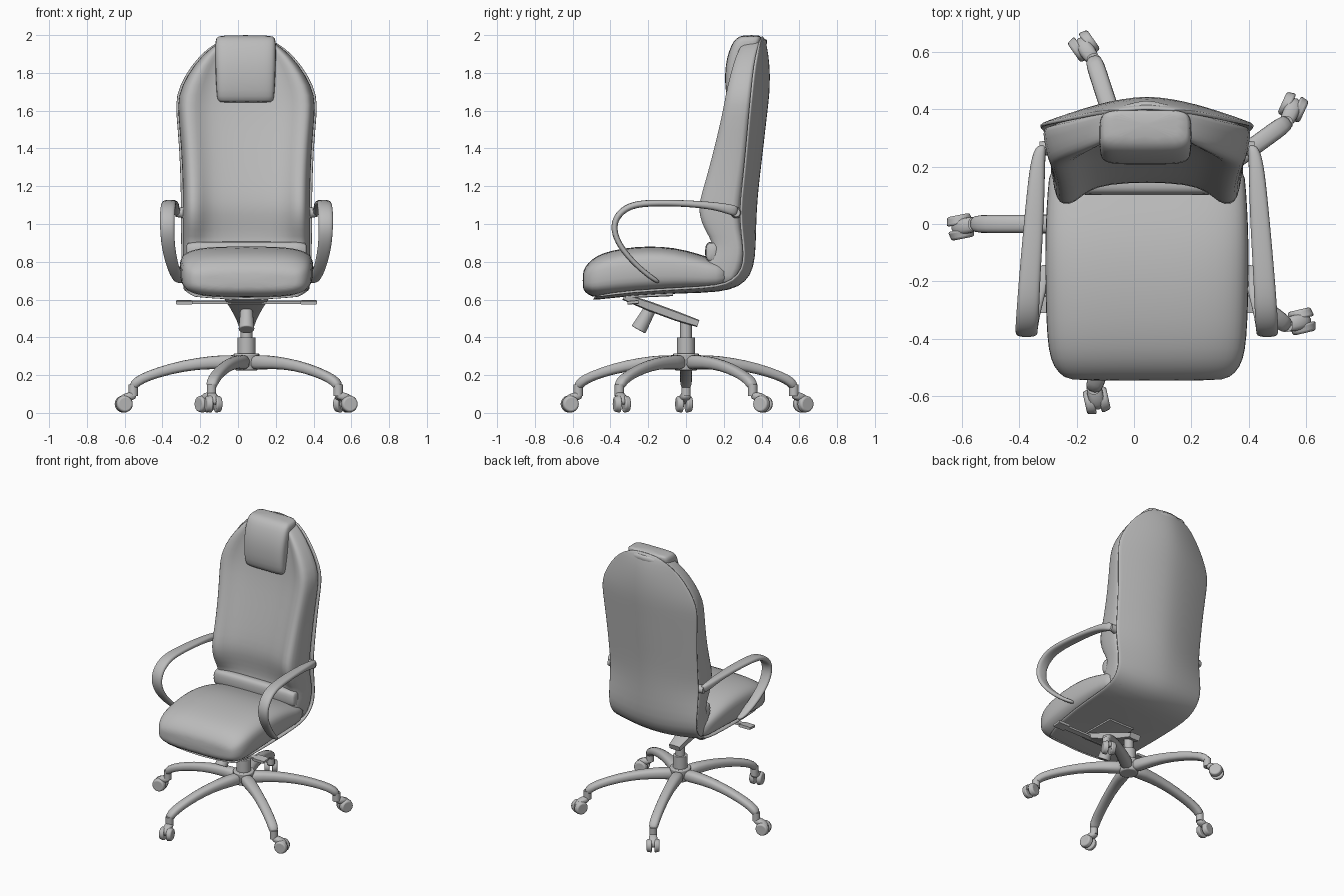
import bpy, bmesh, math
from mathutils import Vector, Matrix

CX = 0.045                      # centre line of the chair
grey = bpy.data.materials.new("soft_grey")
grey.diffuse_color = (0.5, 0.5, 0.5, 1)


def finish(name, bm, subdiv=0, thick=0, angle=40, bevel=0):
    bmesh.ops.recalc_face_normals(bm, faces=bm.faces)
    me = bpy.data.meshes.new(name)
    bm.to_mesh(me)
    bm.free()
    me.materials.append(grey)
    me.shade_smooth()
    ob = bpy.data.objects.new(name, me)
    bpy.context.collection.objects.link(ob)
    if thick:
        m = ob.modifiers.new("thickness", 'SOLIDIFY')
        m.thickness, m.offset = thick, 0
    if bevel:
        m = ob.modifiers.new("bevel", 'BEVEL')
        m.width, m.segments = bevel, 3
    if subdiv:
        ob.modifiers.new("smooth", 'SUBSURF').levels = subdiv
        ob.modifiers["smooth"].render_levels = subdiv
    else:
        me.set_sharp_from_angle(angle=math.radians(angle))
    return ob


def loft(name, rings, closed=True, **kw):
    """Skin a list of point rings; closed rings also get end caps."""
    bm = bmesh.new()
    vs = [[bm.verts.new(p) for p in r] for r in rings]
    n = len(rings[0])
    for a, b in zip(vs, vs[1:]):
        for i in range(n if closed else n - 1):
            j = (i + 1) % n
            bm.faces.new((a[i], a[j], b[j], b[i]))
    if closed:
        bm.faces.new(vs[0])
        bm.faces.new(vs[-1][::-1])
    return finish(name, bm, **kw)


def oval(c, u, v, a, b, n=12, e=3.0):
    """Rounded-rectangle section around c with half sizes a, b."""
    pts = []
    for i in range(n):
        t = 2 * math.pi * (i + 0.5) / n
        s, k = math.sin(t), math.cos(t)
        pts.append(Vector(c) + u * a * math.copysign(abs(k) ** (2 / e), k)
                   + v * b * math.copysign(abs(s) ** (2 / e), s))
    return pts


def sweep(name, path, n=8, e=3.0, **kw):
    """Path rows (x, y, z, half width in x, half thickness)."""
    rings = []
    X = Vector((1, 0, 0))
    for i, (x, y, z, w, h) in enumerate(path):
        p, q = path[max(i - 1, 0)], path[min(i + 1, len(path) - 1)]
        t = Vector((0, q[1] - p[1], q[2] - p[2])).normalized()
        rings.append(oval((x, y, z), X, X.cross(t), w, h, n, e))
    return loft(name, rings, **kw)


def rod(name, p, q, r1, r2=None, bevel=0):
    p, q = Vector(p), Vector(q)
    d = q - p
    bm = bmesh.new()
    rot = d.to_track_quat('Z', 'Y').to_matrix().to_4x4()
    bmesh.ops.create_cone(bm, cap_ends=True, segments=20, radius1=r1,
                          radius2=r1 if r2 is None else r2, depth=d.length,
                          matrix=Matrix.Translation((p + q) / 2) @ rot)
    return finish(name, bm, bevel=bevel)


# Shell: one thin sheet running under the seat and up the back
# rows: centre y, centre z, half width, edge y, edge z
shell = [(-.50, .600, .27, -.49, .615), (-.30, .628, .32, -.30, .645),
         (0, .640, .335, 0, .66), (.18, .645, .335, .17, .67),
         (.28, .672, .335, .25, .70), (.34, .73, .34, .30, .76),
         (.362, .82, .345, .31, .84), (.366, .95, .347, .295, .95),
         (.37, 1.07, .347, .285, 1.07), (.38, 1.2, .348, .30, 1.2),
         (.405, 1.4, .355, .32, 1.4), (.425, 1.58, .372, .335, 1.58),
         (.438, 1.68, .375, .345, 1.68), (.442, 1.79, .325, .355, 1.79),
         (.432, 1.90, .25, .37, 1.89), (.415, 1.97, .165, .39, 1.96),
         (.40, 1.995, .08, .395, 1.985)]
rows = []
for yc, zc, w, ye, ze in shell:
    ts = [-1, -.97, -.75, -.5, -.25, 0, .25, .5, .75, .97, 1]
    rows.append([(CX + t * w, yc + (ye - yc) * abs(t) ** 1.6,
                  zc + (ze - zc) * t * t) for t in ts])
loft("back_shell", rows, closed=False, thick=.014, subdiv=1)

# Back cushion: recessed centre between two side bolsters
# rows: z, half width, rear edge y, bolster front y, centre front y
cushion = [(.67, .30, .23, .06, .06), (.69, .325, .25, .06, .06),
           (.76, .335, .295, .08, .10), (.85, .34, .305, .135, .15),
           (.90, .34, .30, .145, .165), (.97, .34, .285, .098, .16),
           (1.05, .34, .28, .068, .145), (1.12, .34, .285, .070, .145),
           (1.22, .34, .30, .102, .165), (1.4, .347, .32, .15, .21),
           (1.58, .364, .335, .193, .255), (1.68, .366, .345, .21, .27),
           (1.79, .315, .355, .235, .285), (1.89, .24, .37, .265, .30),
           (1.96, .155, .39, .30, .325), (1.985, .09, .395, .335, .345)]
rows = []
for z, w, ye, yf, yc in cushion:
    d = ye - yf
    half = [(.5, ye + .03), (.98, ye), (1.0, ye - .12 * d), (.97, ye - .6 * d),
            (.93, yf + .08 * d), (.86, yf - .004), (.74, yf + .002),
            (.62, yf + .6 * (yc - yf)), (.4, yc - .006)]
    ring = [(CX, ye + .045, z)] + [(CX + f * w, y, z) for f, y in half]
    ring += [(CX, yc, z)] + [(CX - f * w, y, z) for f, y in half[::-1]]
    rows.append(ring)
loft("back_cushion", rows, subdiv=1)

# Seat cushion: rows y, half width, bottom z, top z
X, Y, Z = Vector((1, 0, 0)), Vector((0, 1, 0)), Vector((0, 0, 1))
seat = [(-.547, .25, .665, .735), (-.538, .29, .64, .77), (-.50, .328, .612, .815),
        (-.44, .346, .612, .848), (-.34, .353, .62, .872), (-.2, .357, .63, .885),
        (-.06, .357, .64, .876), (.06, .352, .645, .845), (.16, .345, .65, .81),
        (.25, .33, .68, .79)]
loft("seat_cushion", [oval((CX, y, (b + t) / 2), X, Z, w, (t - b) / 2, 24, 3.6)
                      for y, w, b, t in seat], subdiv=1)

# Lumbar roll between seat and back
loft("lumbar_roll", [oval((CX + x, .14, .85), Y, Z, .04 * s, .058 * s, 12, 3)
                     for x, s in ((-.318, .8), (-.312, 1), (0, 1), (.312, 1), (.318, .8))],
     subdiv=1)

# Headrest pad: rows z, half width, front y, rear y
head = [(1.642, .135, .245, .32), (1.65, .15, .225, .33), (1.70, .155, .208, .34),
        (1.80, .160, .205, .36), (1.88, .162, .215, .38), (1.95, .162, .24, .395),
        (1.985, .158, .265, .40), (2.0, .14, .30, .395)]
loft("headrest", [oval((CX - .005, (f + r) / 2, z), X, Y, w, (r - f) / 2, 20, 5)
                  for z, w, f, r in head], subdiv=1)

# Armrests: flattened loops, mirrored, with a small mount on the shell
arm = [(.365, .275, 1.065, .018, .028), (.378, .24, 1.075, .025, .03),
       (.385, .16, 1.095, .031, .022), (.395, 0, 1.11, .037, .018),
       (.41, -.2, 1.113, .04, .019), (.415, -.3, 1.098, .042, .02),
       (.42, -.368, 1.045, .042, .02), (.42, -.387, .97, .040, .018),
       (.415, -.35, .88, .038, .016), (.395, -.27, .787, .035, .015),
       (.37, -.19, .72, .032, .014), (.35, -.14, .69, .028, .012)]
for side, tag in ((-1, "left"), (1, "right")):
    sweep("armrest_" + tag, [(CX + side * r[0],) + r[1:] for r in arm], subdiv=2)
    rod("arm_mount_" + tag, (CX + side * .33, .265, 1.06), (CX + side * .375, .265, 1.06),
        .03, .022)

# Tilt mechanism, tension knob and levers
sweep("tilt_bracket", [(CX, -.33, .615, .12, .018), (CX, -.2, .567, .085, .026),
                       (CX, -.05, .512, .055, .026), (CX, .065, .473, .042, .02)], e=6)
sweep("mount_plate", [(CX, -.33, .618, .12, .012), (CX, -.07, .632, .1, .014)], e=6)
rod("tension_knob", (CX, -.19, .55), (CX, -.252, .44), .032, .042, .006)
sweep("lever_bar", [(CX, -.30, .585, .37, .008), (CX, -.265, .588, .37, .008)], e=6)
for side in (-1, 1):
    sweep("lever_paddle", [(CX + side * .33, -.31, .583, .045, .01),
                           (CX + side * .33, -.25, .588, .045, .01)], e=6)

# Gas column
rod("column_sleeve", (CX, 0, .28), (CX, 0, .40), .047, bevel=.004)
rod("column_piston", (CX, 0, .39), (CX, 0, .48), .031)
rod("base_hub", (CX, 0, .225), (CX, 0, .315), .06, .07, .008)

# Five-star base with twin-wheel casters
leg = [(0, .02, .265, .045, .045), (0, .12, .27, .043, .04), (0, .26, .262, .036, .033),
       (0, .40, .235, .034, .03), (0, .52, .197, .034, .027),
       (0, .585, .165, .034, .028), (0, .607, .13, .028, .024)]
trail = [(-.05, -.01), (-.035, .05), (.025, .055), (.055, .013), (.01, -.045)]
for k, off in enumerate(trail):
    ang = math.radians(180 - 72 * k)
    ob = sweep("base_leg", leg, subdiv=1)
    ob.location = (CX, 0, 0)
    ob.rotation_euler.z = ang - math.pi / 2
    tip = Vector((CX + .6 * math.cos(ang), .6 * math.sin(ang), 0))
    rod("caster_stem", tip + Z * .09, tip + Z * .15, .025)
    d = Vector((off[0], off[1], 0))
    f = d.normalized()
    axle = f.cross(Z)
    c = tip + d + Z * .047
    loft("caster_hood", [oval(c + f * x + Z * z, axle, Z, w, h, 8, 3) for x, z, w, h in
                         ((-.07, .045, .025, .02), (-.03, .04, .03, .025),
                          (.0, .03, .03, .026), (.035, .01, .022, .022))], subdiv=1)
    for s in (-1, 1):
        rod("caster_wheel", c + axle * s * .009, c + axle * s * .042, .047, .04, .008)
